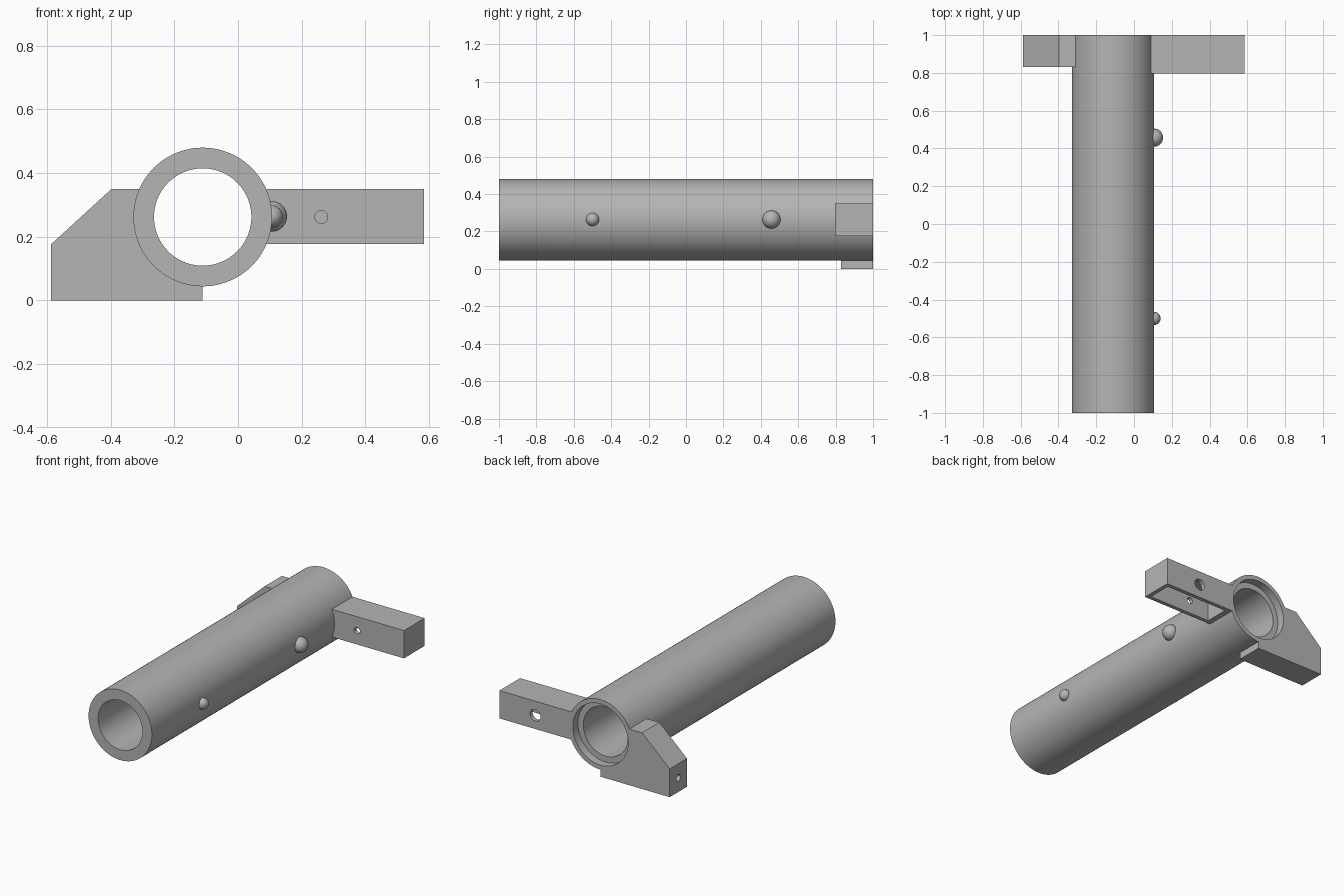
import bpy
import bmesh
from math import cos, sin, pi, radians, asin
from mathutils import Vector

cube = bpy.data.objects.get("Cube")
if cube:
    bpy.data.objects.remove(cube, do_unlink=True)

CX, CZ = -0.111, 0.262           # tube axis
R_OUT, R_IN, R_RECESS = 0.218, 0.153, 0.19
TOP, BACK = 0.35, 1.0

grey = bpy.data.materials.new("machined grey")
grey.use_nodes = True
GREY = (0.46, 0.46, 0.46, 1)
grey.diffuse_color = GREY
grey.node_tree.nodes["Principled BSDF"].inputs["Base Color"].default_value = GREY


def make_object(name, bm):
    bmesh.ops.recalc_face_normals(bm, faces=bm.faces)
    mesh = bpy.data.meshes.new(name)
    bm.to_mesh(mesh)
    bm.free()
    mesh.materials.append(grey)
    obj = bpy.data.objects.new(name, mesh)
    bpy.context.collection.objects.link(obj)
    return obj


def box(name, low, high):
    bm = bmesh.new()
    bmesh.ops.create_cube(bm, size=1)
    for v in bm.verts:
        v.co = [a + (b - a) * (c + 0.5) for a, b, c in zip(low, high, v.co)]
    return make_object(name, bm)


def extrude_profile(name, points, y0, y1):
    bm = bmesh.new()
    face = bm.faces.new([bm.verts.new((x, y0, z)) for x, z in points])
    grown = bmesh.ops.extrude_face_region(bm, geom=[face])["geom"]
    verts = [g for g in grown if isinstance(g, bmesh.types.BMVert)]
    bmesh.ops.translate(bm, verts=verts, vec=(0, y1 - y0, 0))
    return make_object(name, bm)


def rod(start, end, radius):
    a, b = Vector(start), Vector(end)
    bm = bmesh.new()
    bmesh.ops.create_cone(bm, cap_ends=True, segments=40, radius1=radius,
                          radius2=radius, depth=(b - a).length)
    turn = (b - a).to_track_quat("Z", "Y")
    for v in bm.verts:
        v.co = turn @ v.co + (a + b) / 2
    return make_object("hole_cutter", bm)


def cut(obj, *cutters):
    for cutter in cutters:
        cutter.hide_render = True
        mod = obj.modifiers.new("cut", "BOOLEAN")
        mod.operation, mod.solver, mod.object = "DIFFERENCE", "EXACT", cutter
        bpy.context.view_layer.objects.active = obj
        bpy.ops.object.modifier_apply(modifier=mod.name)
        bpy.data.objects.remove(cutter, do_unlink=True)


# Hollow tube with a shallow recess in its back end
bm = bmesh.new()
section = [(R_OUT, -1), (R_OUT, BACK), (R_RECESS, BACK),
           (R_RECESS, BACK - 0.05), (R_IN, BACK - 0.05), (R_IN, -1)]
ring = [bm.verts.new((CX + r, y, CZ)) for r, y in section]
edges = [bm.edges.new((ring[i], ring[i - 1])) for i in range(len(ring))]
bmesh.ops.spin(bm, geom=ring + edges, cent=(CX, 0, CZ), axis=(0, 1, 0),
               angle=2 * pi, steps=96)
bmesh.ops.remove_doubles(bm, verts=bm.verts, dist=0.0005)
tube = make_object("tube", bm)
cut(tube, rod((CX + 0.05, -0.91, 0.15), (0.3, -0.91, 0.15), 0.021))

# Hollow side arm, open underneath, with mounting holes
ARM = dict(x0=0.089, x1=0.585, y0=0.797, z0=0.177)
WALL = 0.025
arm = box("side_arm", (ARM["x0"], ARM["y0"], ARM["z0"]), (ARM["x1"], BACK, TOP))
cut(arm,
    box("pocket_cutter", (ARM["x0"] + 0.035, ARM["y0"] + WALL, 0.1),
        (ARM["x1"] - WALL, BACK - WALL, TOP - WALL)),
    rod((0.22, 0.895, 0.25), (0.22, 0.895, 0.5), 0.045),
    rod((0.455, 0.895, 0.25), (0.455, 0.895, 0.5), 0.045),
    rod((0.262, 0.7, CZ), (0.262, 0.88, CZ), 0.02),
    rod((0.338, 0.91, CZ), (0.338, 1.1, CZ), 0.036))

# Solid foot bracket wrapped around the lower side of the tube
R_SEAT = 0.206
first = pi - asin((TOP - CZ) / R_SEAT)
last = radians(270)
steps = 20
arc = [(CX + R_SEAT * cos(t), CZ + R_SEAT * sin(t))
       for t in (first + (last - first) * i / steps for i in range(steps + 1))]
outline = [(CX, 0), (-0.588, 0), (-0.588, 0.176), (-0.398, TOP)] + arc
foot = extrude_profile("foot_bracket", outline, 0.83, BACK)
cut(foot, rod((-0.7, 0.915, 0.088), (-0.45, 0.915, 0.088), 0.02))

# Round studs on the side of the tube
studs = []
for name, y, radius in (("front_stud", -0.5, 0.035), ("rear_stud", 0.457, 0.048)):
    bm = bmesh.new()
    bmesh.ops.create_uvsphere(bm, u_segments=32, v_segments=20, radius=radius)
    bmesh.ops.translate(bm, verts=bm.verts, vec=(0.106, y, CZ + 0.002))
    studs.append(make_object(name, bm))

# Smooth round surfaces, keep machined edges crisp
bpy.ops.object.select_all(action="DESELECT")
for obj in [tube, arm, foot] + studs:
    obj.select_set(True)
bpy.context.view_layer.objects.active = tube
bpy.ops.object.shade_smooth_by_angle(angle=radians(30))
